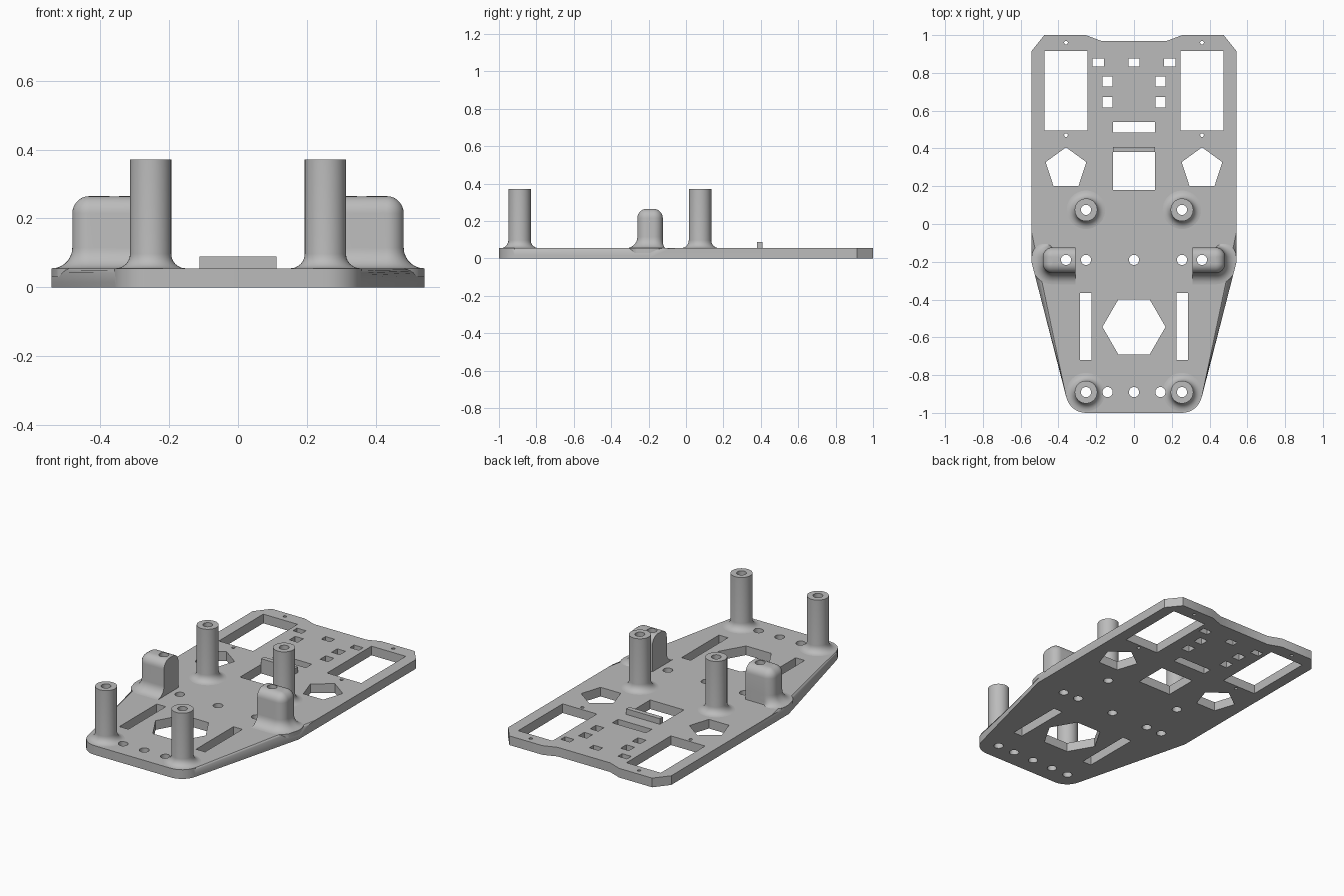
import bpy, bmesh
from math import sin, cos, pi, radians, hypot

old = bpy.data.objects.get("Cube")
if old:
    bpy.data.objects.remove(old, do_unlink=True)

grey = bpy.data.materials.new("plain grey")
grey.use_nodes = True
GREY = (0.5, 0.5, 0.5, 1)
grey.diffuse_color = GREY
grey.node_tree.nodes["Principled BSDF"].inputs["Base Color"].default_value = GREY

T = 0.055        # plate thickness
HOLE = 0.027     # screw hole radius
BOSS_X, FRONT_Y, REAR_Y, LUG_Y = 0.254, -0.89, 0.075, -0.19


def finish(bm, name):
    bmesh.ops.recalc_face_normals(bm, faces=bm.faces)
    mesh = bpy.data.meshes.new(name)
    bm.to_mesh(mesh)
    bm.free()
    mesh.materials.append(grey)
    ob = bpy.data.objects.new(name, mesh)
    bpy.context.collection.objects.link(ob)
    return ob


def loft(bm, rings):
    """Skin a stack of matching closed rings and cap both ends."""
    vs = [[bm.verts.new(p) for p in ring] for ring in rings]
    n = len(vs[0])
    for a, b in zip(vs, vs[1:]):
        for i in range(n):
            j = (i + 1) % n
            bm.faces.new((a[i], a[j], b[j], b[i]))
    bm.faces.new(vs[0][::-1])
    bm.faces.new(vs[-1])


def prism(bm, pts, z0, z1):
    loft(bm, [[(x, y, z) for x, y in pts] for z in (z0, z1)])


def polygon(x, y, r, n, start=0.0):
    return [(x + r * cos(start + 2 * pi * i / n),
             y + r * sin(start + 2 * pi * i / n)) for i in range(n)]


def rect(x0, x1, y0, y1):
    return [(x0, y0), (x1, y0), (x1, y1), (x0, y1)]


def use_boolean(ob, tool, operation):
    m = ob.modifiers.new("cut", 'BOOLEAN')
    m.object, m.operation, m.solver = tool, operation, 'EXACT'
    select(ob)
    bpy.ops.object.modifier_apply(modifier=m.name)


def select(ob):
    bpy.ops.object.select_all(action='DESELECT')
    ob.select_set(True)
    bpy.context.view_layer.objects.active = ob


# Plate outline: rounded front corners, tapered nose, chamfered tail
corner = [(BOSS_X + 0.108 * cos(a), FRONT_Y + 0.11 * sin(a))
          for a in (radians(-90 + 76 * i / 8) for i in range(9))]
half = corner + [(0.543, -0.2), (0.543, 0.915), (0.475, 1.0), (0.255, 1.0), (0.175, 0.97)]
outline = half + [(-x, y) for x, y in reversed(half)]

# All through openings gathered in one cutter
bm = bmesh.new()
holes = [rect(-0.112, 0.112, 0.18, 0.38), rect(-0.112, 0.112, 0.485, 0.54),
         rect(-0.03, 0.03, 0.835, 0.875), polygon(0, -0.545, 0.167, 6),
         polygon(0, LUG_Y, HOLE, 24), polygon(0, FRONT_Y, HOLE, 24)]
for s in (-1, 1):
    holes += [rect(s * 0.36 - 0.114, s * 0.36 + 0.114, 0.495, 0.917),
              rect(s * 0.255 - 0.03, s * 0.255 + 0.03, -0.72, -0.365),
              rect(s * 0.19 - 0.03, s * 0.19 + 0.03, 0.835, 0.875),
              polygon(s * 0.36, 0.293, 0.113, 5, pi / 2)]
    holes += [rect(s * 0.14 - 0.027, s * 0.14 + 0.027, y - 0.027, y + 0.027)
              for y in (0.645, 0.755)]
    holes += [polygon(s * 0.36, y, 0.01, 12) for y in (0.47, 0.96)]
    holes += [polygon(s * x, y, HOLE, 24) for x, y in
              ((BOSS_X, FRONT_Y), (BOSS_X, REAR_Y), (BOSS_X, LUG_Y),
               (0.36, LUG_Y), (0.14, FRONT_Y))]
for pts in holes:
    prism(bm, pts, -0.1, 0.5)
cutter = finish(bm, "hole_cutter")
bm = bmesh.new()
prism(bm, outline, -0.1, 0.5)
envelope = finish(bm, "outline_cutter")
cutter.hide_render = envelope.hide_render = True

# Base plate with softened top edges along the taper
bm = bmesh.new()
prism(bm, outline, 0, T)
taper = []
for e in bm.edges:
    a, b = (v.co for v in e.verts)
    if min(a.z, b.z) > T / 2 and 0.15 < abs(a.x - b.x) < 0.2 and abs(a.y - b.y) > 0.5:
        taper.append(e)
bmesh.ops.bevel(bm, geom=taper, offset=0.04, segments=6, profile=0.5, affect='EDGES')
parts = [finish(bm, "base_plate")]

# Standoff posts with a flared foot
def post(name, x, y):
    r, f = 0.06, 0.042
    profile = [(r + f, 0.03)]
    profile += [(r + f - f * sin(a), T + f - f * cos(a))
                for a in (pi / 2 * i / 6 for i in range(7))]
    profile += [(r, 0.372)]
    bm = bmesh.new()
    loft(bm, [[(px, py, z) for px, py in polygon(x, y, rad, 40)] for rad, z in profile])
    return finish(bm, name)


# Rounded lugs, flared to the front and the outer side
def lug(name, s):
    r, f, top = 0.05, 0.06, 0.265
    x0, x1, y0, y1 = 0.31, 0.482, -0.26, -0.124
    path = [(x0, y0, 0, -1)]
    for cy, start in ((y0 + r, -90), (y1 - r, 0)):
        for i in range(9):
            a = radians(start + 90 * i / 8)
            path.append((x1 - r + r * cos(a), cy + r * sin(a), cos(a), sin(a)))
    path.append((x0, y1, 0, 1))

    def ring(z, out):
        pts = []
        for x, y, nx, ny in path:
            d = out * (nx if ny > 0 else 1) if out > 0 else out
            pts.append((s * (x + nx * d), y + ny * d, z))
        return pts

    rings = [ring(0.03, f)]
    for i in range(8):
        a = pi / 2 * i / 7
        rings.append(ring(T + f * (1 - cos(a)), f * (1 - sin(a))))
    for i in range(8):
        a = pi / 2 * i / 7
        rings.append(ring(top - r + r * sin(a), -0.98 * r * (1 - cos(a))))
    bm = bmesh.new()
    loft(bm, rings)
    ob = finish(bm, name)
    use_boolean(ob, envelope, 'INTERSECT')
    return ob


for side, s in (("left", 1), ("right", -1)):
    parts.append(post(f"front_post_{side}", s * BOSS_X, FRONT_Y))
    parts.append(post(f"rear_post_{side}", s * BOSS_X, REAR_Y))
    parts.append(lug(f"lug_{side}", s))

# Small upright stop behind the square window
bm = bmesh.new()
prism(bm, rect(-0.112, 0.112, 0.38, 0.408), 0.03, 0.089)
parts.append(finish(bm, "stop_ridge"))

for ob in parts:
    if ob.name != "stop_ridge":
        use_boolean(ob, cutter, 'DIFFERENCE')
    select(ob)
    bpy.ops.object.shade_smooth_by_angle(angle=radians(35))

for tool in (cutter, envelope):
    bpy.data.objects.remove(tool, do_unlink=True)
